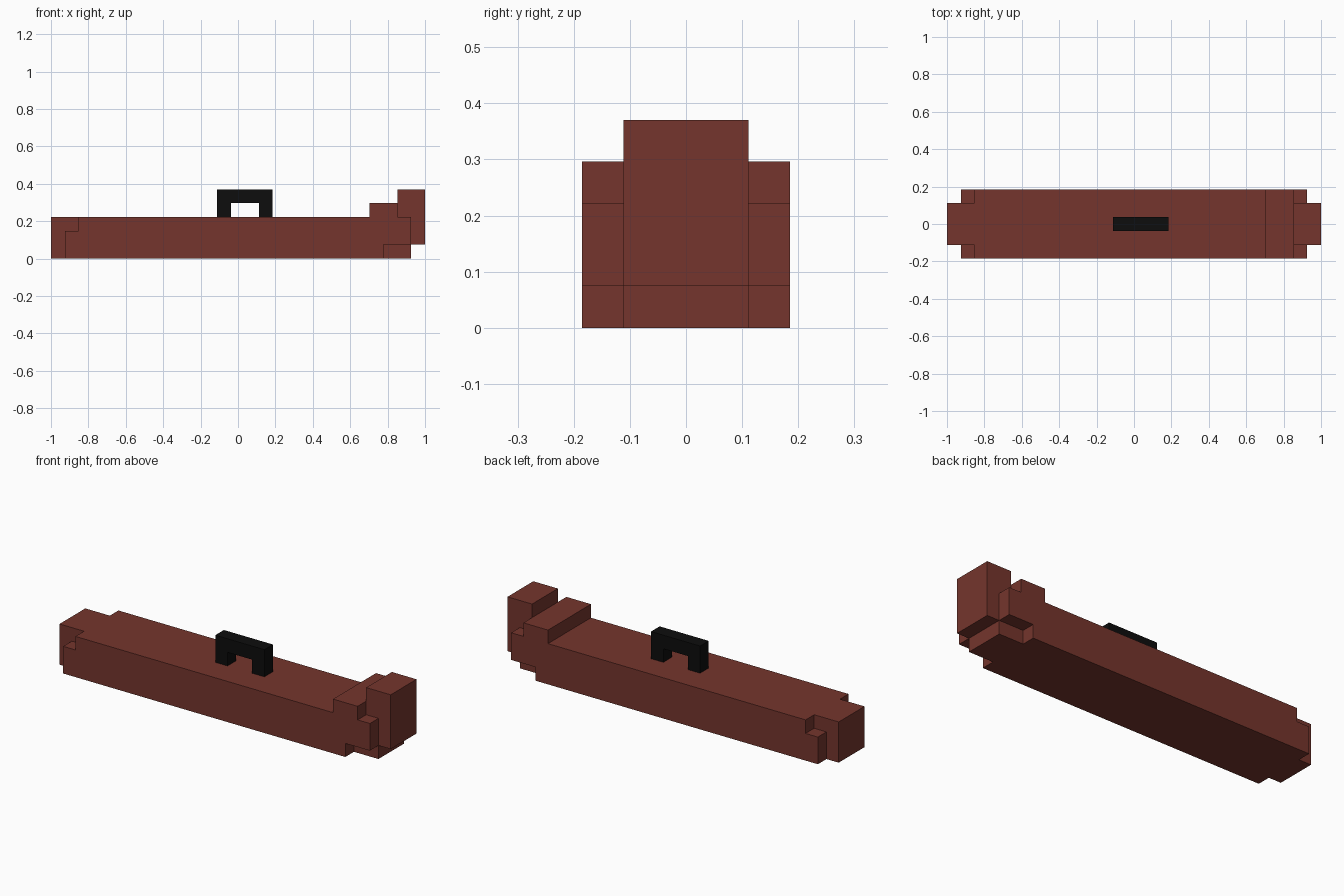
import bpy
import bmesh
from mathutils import Vector

cube = bpy.data.objects.get("Cube")
if cube:
    bpy.data.objects.remove(cube, do_unlink=True)

LENGTH = 27            # block units along x
U = 2 / LENGTH


def material(name, rgb):
    mat = bpy.data.materials.new(name)
    mat.use_nodes = True
    color = (*rgb, 1)
    mat.diffuse_color = color
    bsdf = mat.node_tree.nodes["Principled BSDF"]
    bsdf.inputs["Base Color"].default_value = color
    bsdf.inputs["Roughness"].default_value = 0.9
    return mat


def block_shape(name, boxes, mat):
    """Union of unit-aligned boxes ((x0, x1), (y0, y1), (z0, z1)), outer skin only."""
    cells = {(x, y, z) for bx, by, bz in boxes
             for x in range(*bx) for y in range(*by) for z in range(*bz)}
    bm = bmesh.new()
    for cell in cells:
        for axis in range(3):
            for side in (0, 1):
                near = list(cell)
                near[axis] += 2 * side - 1
                if tuple(near) in cells:
                    continue
                a, b = (axis + 1) % 3, (axis + 2) % 3
                ring = [(0, 0), (1, 0), (1, 1), (0, 1)]
                corners = []
                for i, j in (ring if side else reversed(ring)):
                    p = Vector(cell)
                    p[axis] += side
                    p[a] += i
                    p[b] += j
                    p -= Vector((LENGTH / 2, 0.5, 0))
                    corners.append(bm.verts.new(p * U))
                bm.faces.new(corners)
    bmesh.ops.remove_doubles(bm, verts=bm.verts, dist=U / 100)
    bmesh.ops.dissolve_limit(bm, angle_limit=0.01, verts=bm.verts, edges=bm.edges)
    mesh = bpy.data.meshes.new(name)
    bm.to_mesh(mesh)
    bm.free()
    mesh.materials.append(mat)
    obj = bpy.data.objects.new(name, mesh)
    bpy.context.collection.objects.link(obj)
    return obj


brown = material("red_brown", (0.178, 0.036, 0.026))
black = material("black", (0.004, 0.004, 0.004))

core, full = (-1, 2), (-2, 3)

# Long body with stepped ends and a raised end block
block_shape("body", [
    ((0, 26), core, (0, 3)),     # narrow core
    ((1, 24), full, (0, 1)),     # wide bottom layer
    ((1, 26), full, (1, 2)),     # wide middle layer
    ((2, 26), full, (2, 3)),     # wide top layer
    ((23, 25), full, (3, 4)),    # low step
    ((25, 27), core, (1, 5)),    # tall end block
], brown)

# Carrying handle: two legs and a bar
mid = (0, 1)
block_shape("handle", [
    ((12, 13), mid, (3, 5)),
    ((15, 16), mid, (3, 5)),
    ((12, 16), mid, (4, 5)),
], black)
